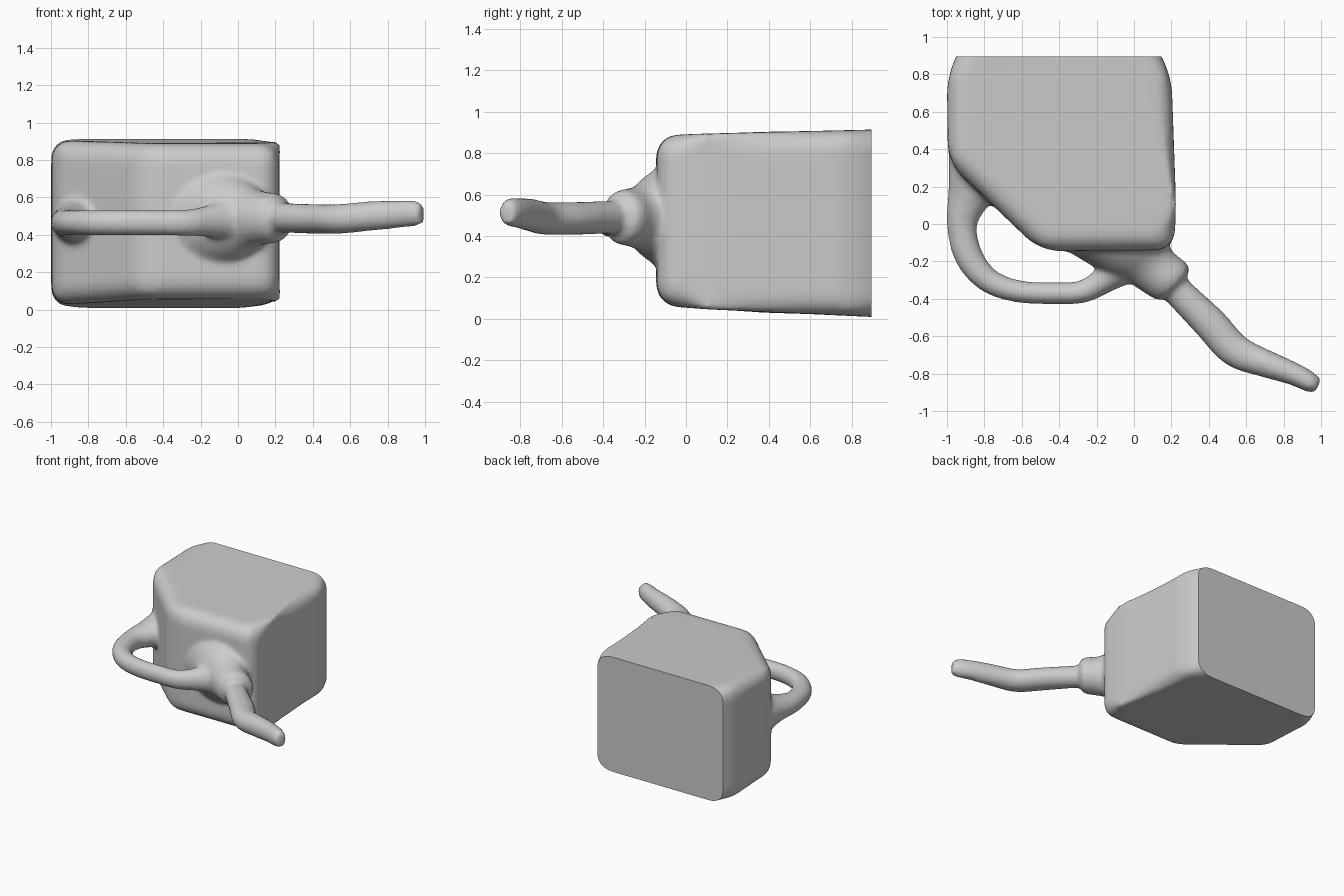
import bpy, bmesh, math
from mathutils import Vector

if "Cube" in bpy.data.objects:
    bpy.data.objects.remove(bpy.data.objects["Cube"])


def add_object(name, bm):
    bmesh.ops.recalc_face_normals(bm, faces=bm.faces[:])
    mesh = bpy.data.meshes.new(name)
    bm.to_mesh(mesh)
    bm.free()
    obj = bpy.data.objects.new(name, mesh)
    bpy.context.collection.objects.link(obj)
    return obj


def tube(name, stations, sides=24):
    """Closed tube through (x, y, z, half width in plan, half height)."""
    bm = bmesh.new()
    rings = []
    pts = [Vector(s[:3]) for s in stations]
    for i, s in enumerate(stations):
        d = pts[min(i + 1, len(pts) - 1)] - pts[max(i - 1, 0)]
        side = Vector((-d.y, d.x, 0)).normalized()
        ring = []
        for k in range(sides):
            a = 2 * math.pi * k / sides
            ring.append(bm.verts.new(pts[i] + side * s[3] * math.cos(a)
                                     + Vector((0, 0, s[4] * math.sin(a)))))
        rings.append(ring)
    for a, b in zip(rings, rings[1:]):
        for k in range(sides):
            n = (k + 1) % sides
            bm.faces.new((a[k], a[n], b[n], b[k]))
    bm.faces.new(rings[0])
    bm.faces.new(rings[-1])
    return add_object(name, bm)


def smooth_path(stations, steps=5):
    """Catmull-Rom resampling of the stations."""
    p = [stations[0]] + stations + [stations[-1]]
    out = []
    for i in range(1, len(p) - 2):
        for j in range(steps):
            t = j / steps
            out.append([0.5 * (2 * b + (c - a) * t + (2 * a - 5 * b + 4 * c - d) * t * t
                               + (3 * b - a - 3 * c + d) * t ** 3)
                        for a, b, c, d in zip(*p[i - 1:i + 3])])
    return out + [stations[-1]]


# Body: slightly tapered prism from its plan outline, all edges rounded
outline = [(-0.87, 1.05), (-1, 0.8), (-0.995, 0.33), (-0.5, -0.145),
           (0.215, -0.14), (0.225, 0.1), (0.2, 0.8), (0.06, 1.05)]
bm = bmesh.new()
low, high = [], []
for x, y in outline:
    t = min(1, (y + 0.14) / 0.75)
    low.append(bm.verts.new((x, y, 0.065 - 0.058 * t)))
    high.append(bm.verts.new((x, y, 0.885 + 0.03 * t)))
bm.faces.new(low)
bm.faces.new(high)
for i in range(len(outline)):
    j = (i + 1) % len(outline)
    bm.faces.new((low[i], low[j], high[j], high[i]))
bmesh.ops.bevel(bm, geom=bm.edges[:], offset=0.1, segments=5, profile=0.5, affect='EDGES')
body = add_object("jug", bm)

# Neck: flares out of the body corner and ends in a collar
neck = tube("neck", smooth_path([
    (-0.10, 0.02, 0.49, 0.30, 0.31), (0.00, -0.12, 0.49, 0.22, 0.235),
    (0.07, -0.20, 0.49, 0.155, 0.17), (0.12, -0.25, 0.49, 0.135, 0.145),
    (0.19, -0.30, 0.49, 0.13, 0.135)]) + [
    (0.215, -0.325, 0.49, 0.12, 0.125), (0.23, -0.34, 0.49, 0.07, 0.075)])

# Spout: bent tube leaving the collar
spout = tube("spout", smooth_path([
    (0.15, -0.27, 0.49, 0.08, 0.08), (0.26, -0.385, 0.49, 0.083, 0.08),
    (0.41, -0.535, 0.485, 0.092, 0.08), (0.54, -0.675, 0.485, 0.09, 0.08),
    (0.70, -0.745, 0.50, 0.075, 0.08), (0.85, -0.80, 0.51, 0.062, 0.075),
    (0.94, -0.845, 0.515, 0.055, 0.07), (0.985, -0.865, 0.51, 0.04, 0.055)]))

# Handle: loop from the left side of the body round to the neck
handle = tube("handle", smooth_path([
    (-0.82, 0.29, 0.47, 0.19, 0.16), (-0.88, 0.15, 0.47, 0.12, 0.10),
    (-0.92, 0.0, 0.465, 0.082, 0.075), (-0.885, -0.17, 0.465, 0.077, 0.068),
    (-0.78, -0.30, 0.465, 0.067, 0.068), (-0.62, -0.36, 0.465, 0.06, 0.068),
    (-0.42, -0.37, 0.465, 0.06, 0.068), (-0.27, -0.36, 0.465, 0.062, 0.072),
    (-0.14, -0.285, 0.475, 0.078, 0.09), (0.0, -0.17, 0.49, 0.14, 0.14)]))

# Fuse the parts into one blended skin
bpy.ops.object.select_all(action='DESELECT')
for o in (body, neck, spout, handle):
    o.select_set(True)
bpy.context.view_layer.objects.active = body
bpy.ops.object.join()
remesh = body.modifiers.new("fuse", 'REMESH')
remesh.mode = 'VOXEL'
remesh.voxel_size = 0.016
soften = body.modifiers.new("soften", 'SMOOTH')
soften.factor = 0.5
soften.iterations = 10
for name in ("fuse", "soften"):
    bpy.ops.object.modifier_apply(modifier=name)

# Flat base cut at the back
bm = bmesh.new()
bm.from_mesh(body.data)
cut = bmesh.ops.bisect_plane(bm, geom=bm.verts[:] + bm.edges[:] + bm.faces[:],
                             plane_co=(0, 0.895, 0), plane_no=(0, 1, 0), clear_outer=True)
rim = [e for e in cut["geom_cut"] if isinstance(e, bmesh.types.BMEdge)]
bmesh.ops.contextual_create(bm, geom=rim)
bmesh.ops.recalc_face_normals(bm, faces=bm.faces[:])
bm.to_mesh(body.data)
bm.free()
bpy.ops.object.shade_smooth_by_angle(angle=math.radians(40))
